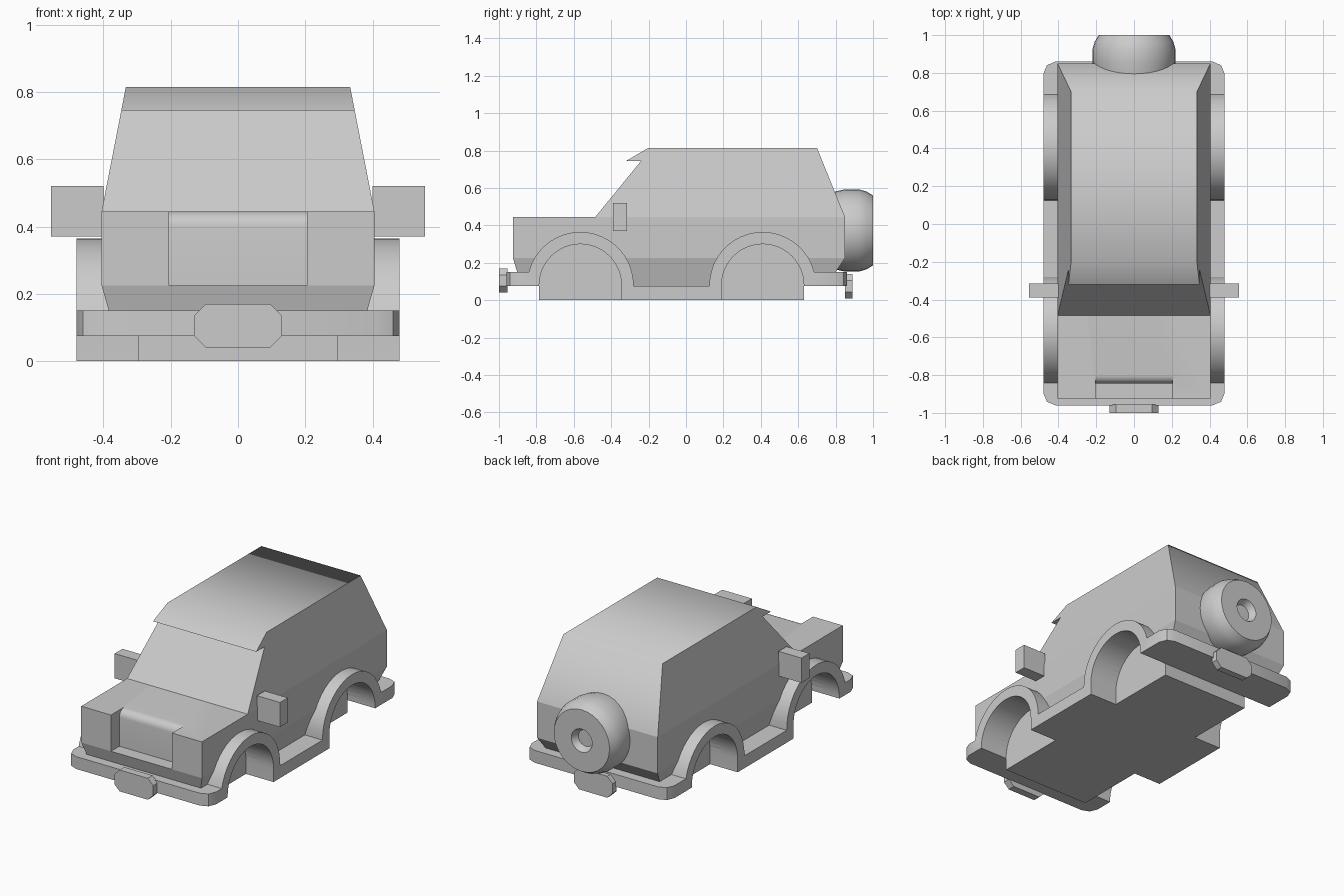
import bpy, bmesh, math

cube = bpy.data.objects.get("Cube")
if cube:
    bpy.data.objects.remove(cube, do_unlink=True)

grey = bpy.data.materials.new("plain_grey")
grey.use_nodes = True
COLOUR = (0.6, 0.6, 0.6, 1)
grey.diffuse_color = COLOUR
grey.node_tree.nodes["Principled BSDF"].inputs["Base Color"].default_value = COLOUR


def finish(name, bm):
    bmesh.ops.recalc_face_normals(bm, faces=bm.faces)
    mesh = bpy.data.meshes.new(name)
    bm.to_mesh(mesh)
    bm.free()
    mesh.materials.append(grey)
    obj = bpy.data.objects.new(name, mesh)
    bpy.context.collection.objects.link(obj)
    return obj


def prism(name, profile, left, right, bevel=None):
    """Extrude a (y, z) profile across x; left and right give x from z."""
    bm = bmesh.new()
    a = [bm.verts.new((left(z), y, z)) for y, z in profile]
    b = [bm.verts.new((right(z), y, z)) for y, z in profile]
    bm.faces.new(a)
    bm.faces.new(b)
    n = len(profile)
    for i in range(n):
        j = (i + 1) % n
        bm.faces.new((a[i], a[j], b[j], b[i]))
    if bevel:
        bevel(bm)
    return finish(name, bm)


def tapered(name, profile, z0, w0, z1, w1):
    width = lambda z: w0 + (w1 - w0) * (z - z0) / (z1 - z0)
    return prism(name, profile, lambda z: -width(z), width)


def block(name, profile, x0, x1, bevel=None):
    return prism(name, profile, lambda z: x0, lambda z: x1, bevel)


def arc(cy, cz, r, start, end, steps):
    angles = [math.radians(start + (end - start) * i / steps) for i in range(steps + 1)]
    return [(cy + r * math.cos(t), cz + r * math.sin(t)) for t in angles]


def select_only(obj):
    bpy.ops.object.select_all(action="DESELECT")
    obj.select_set(True)
    bpy.context.view_layer.objects.active = obj


def cut(obj, cutters):
    select_only(obj)
    for c in cutters:
        mod = obj.modifiers.new("cut", "BOOLEAN")
        mod.operation = "DIFFERENCE"
        mod.solver = "EXACT"
        mod.object = c
        bpy.ops.object.modifier_apply(modifier=mod.name)


def smooth(obj):
    select_only(obj)
    bpy.ops.object.shade_smooth_by_angle(angle=math.radians(32))


FRONT_AXLE, REAR_AXLE, HUB_Z = -0.565, 0.41, 0.08
SILL, BUMPER, WAIST, HOOD = 0.075, 0.15, 0.225, 0.445

# Body bands
skirt = tapered("body_skirt", [(-0.88, SILL), (0.75, SILL), (0.85, WAIST), (-0.925, WAIST)],
                SILL, 0.362, WAIST, 0.405)
lower = block("lower_body", [(-0.925, WAIST), (0.85, WAIST), (0.85, HOOD), (-0.925, HOOD)],
              -0.405, 0.405)
cabin = tapered("cabin", [(-0.485, HOOD), (0.85, HOOD), (0.7, 0.815), (-0.2, 0.815),
                          (-0.32, 0.745), (-0.24, 0.745)], HOOD, 0.405, 0.815, 0.333)
for p in cabin.data.polygons:
    n = p.normal
    p.use_smooth = abs(n.x) < 0.3 and n.z > 0.3 and n.y > -0.6


# Bumpers, arch flares, sills and floor in one trim piece
def round_corners(bm):
    edges = [e for e in bm.edges
             if abs(e.verts[0].co.z - e.verts[1].co.z) > 0.05
             and all(v.co.y < -0.9 or v.co.y > 0.8 for v in e.verts)]
    bmesh.ops.bevel(bm, geom=edges, offset=0.065, segments=2, profile=0.5, affect="EDGES")


END = math.degrees(math.asin((BUMPER - HUB_Z) / 0.285))
trim_profile = [(-0.96, SILL), (-0.785, SILL), (-0.785, 0), (0.63, 0), (0.63, SILL),
                (0.86, SILL), (0.86, BUMPER)]
trim_profile += arc(REAR_AXLE, HUB_Z, 0.285, END, 181, 20)
trim_profile += arc(FRONT_AXLE, HUB_Z, 0.285, -1, 180 - END, 20)
trim_profile.append((-0.96, BUMPER))
trim = block("bumper_and_flare_trim", trim_profile, -0.48, 0.48, round_corners)

# Wheel wells and grille recess
wells = []
for axle in (FRONT_AXLE, REAR_AXLE):
    shape = arc(axle, HUB_Z, 0.22, 0, 180, 24) + [(axle - 0.22, -0.1), (axle + 0.22, -0.1)]
    for side in (-1, 1):
        wells.append(block("well_cutter", shape, side * 0.295, side * 0.7))
notch = block("grille_cutter", arc(-0.8, 0.4, 0.045, 90, 180, 6)
              + [(-0.845, 0.2), (-1, 0.2), (-1, 0.6), (-0.8, 0.6)], -0.205, 0.205)
cut(trim, wells)
cut(skirt, wells)
cut(lower, wells + [notch])
for c in wells + [notch]:
    bpy.data.objects.remove(c, do_unlink=True)
smooth(trim)
smooth(lower)

# Side mirrors
for side, label in ((1, "left"), (-1, "right")):
    block(label + "_mirror", [(-0.39, 0.37), (-0.315, 0.37), (-0.315, 0.52), (-0.39, 0.52)],
          side * 0.4, side * 0.555)


# Eight-sided blank plates
def plate(name, y0, y1, cz):
    bm = bmesh.new()
    outline = []
    for sx, sz in ((1, 1), (-1, 1), (-1, -1), (1, -1)):
        corner = [(sx * 0.13, sz * 0.03), (sx * 0.095, sz * 0.065)]
        outline += corner if sx * sz > 0 else corner[::-1]
    face = bm.faces.new([bm.verts.new((x, y0, cz + z)) for x, z in outline])
    new = bmesh.ops.extrude_face_region(bm, geom=[face])["geom"]
    bmesh.ops.translate(bm, vec=(0, y1 - y0, 0),
                        verts=[v for v in new if isinstance(v, bmesh.types.BMVert)])
    return finish(name, bm)


plate("front_plate", -1.0, -0.955, 0.105)
plate("rear_plate", 0.85, 0.89, 0.075)

# Spare wheel, turned around the y axis
bm = bmesh.new()
SEGMENTS = 32
rings = []
for y, r in ((0.76, 0.2), (0.85, 0.22), (0.925, 0.22), (0.965, 0.208), (1.0, 0.187),
             (1.0, 0.07), (0.96, 0.05)):
    rings.append([bm.verts.new((r * math.cos(math.tau * i / SEGMENTS), y,
                                0.373 + r * math.sin(math.tau * i / SEGMENTS)))
                  for i in range(SEGMENTS)])
for a, b in zip(rings, rings[1:]):
    for i in range(SEGMENTS):
        j = (i + 1) % SEGMENTS
        bm.faces.new((a[i], a[j], b[j], b[i]))
bm.faces.new(rings[0])
bm.faces.new(rings[-1])
smooth(finish("spare_wheel", bm))
